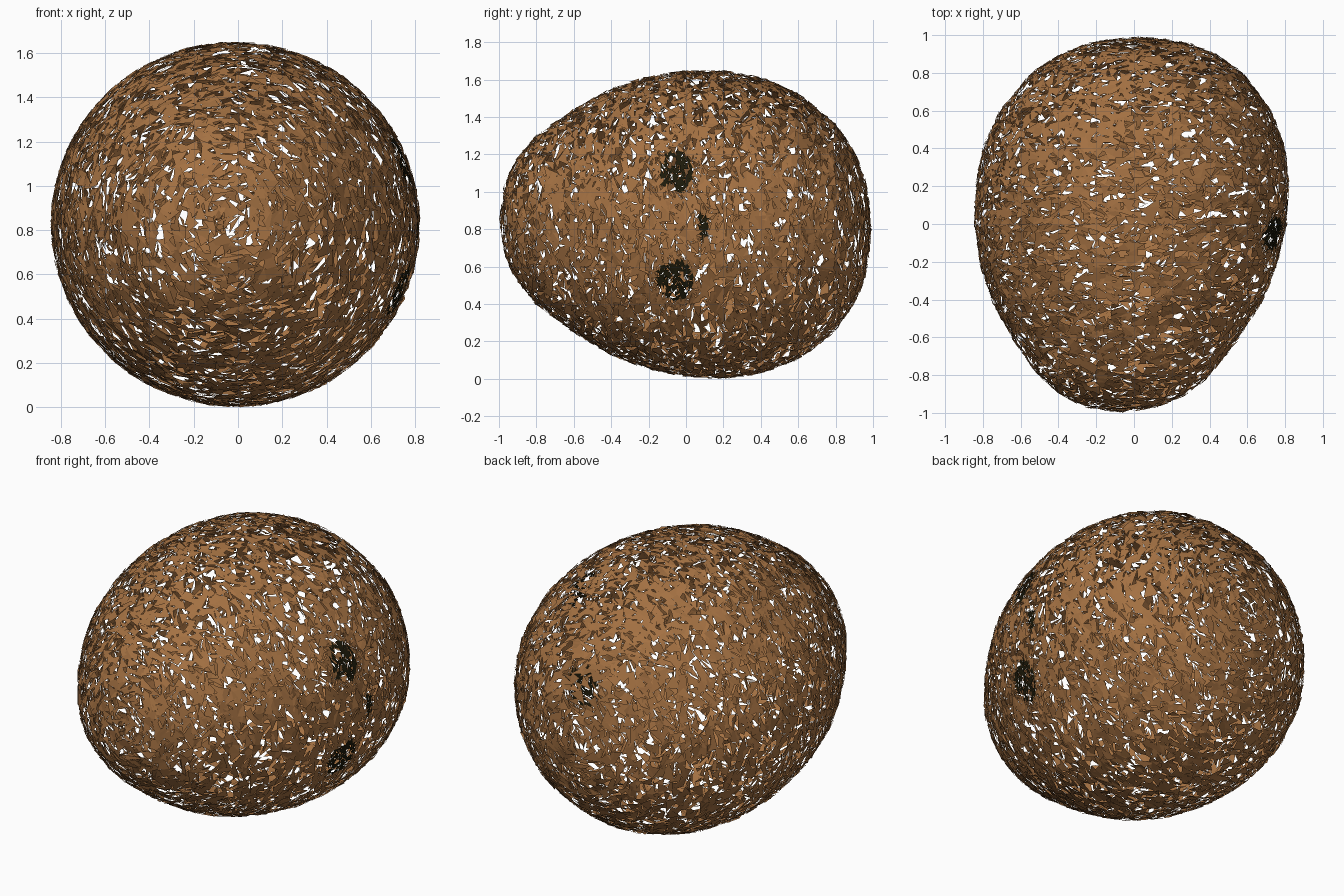
import bpy, bmesh, math, random
from mathutils import Vector

if "Cube" in bpy.data.objects:
    bpy.data.objects.remove(bpy.data.objects["Cube"])

random.seed(4)

# (y, radius) profile of the egg-shaped nut, along its long axis
PROFILE = [(-.994, 0), (-.965, .2), (-.9, .33), (-.8, .45), (-.6, .595), (-.4, .71),
           (-.2, .78), (0, .815), (.2, .82), (.4, .79), (.6, .71), (.8, .55),
           (.9, .40), (.95, .28), (.975, .15), (.987, 0)]
# dark germination pores on the +x side: y, z, half width, half height
PORES = [(-.05, 1.11, .085, .115), (-.06, .525, .095, .105), (.09, .82, .025, .08)]


def material(name, rgb):
    m = bpy.data.materials.new(name)
    m.diffuse_color = (*rgb, 1)
    m.use_nodes = True
    m.node_tree.nodes["Principled BSDF"].inputs["Base Color"].default_value = m.diffuse_color
    return m


brown = material("husk brown", (.37, .165, .055))
dark = material("pore dark", (.012, .010, .003))

# arc-length table of the profile
cum = [0]
for (a, b), (c, d) in zip(PROFILE, PROFILE[1:]):
    cum.append(cum[-1] + math.hypot(c - a, d - b))
TOTAL = cum[-1]


def profile_at(s):
    s = min(max(s, 0), TOTAL)
    for i in range(len(cum) - 1):
        if s <= cum[i + 1]:
            t = (s - cum[i]) / (cum[i + 1] - cum[i])
            p, q = PROFILE[i], PROFILE[i + 1]
            return p[0] + (q[0] - p[0]) * t, p[1] + (q[1] - p[1]) * t
    return PROFILE[-1]


def surface(s, ang, offset=0.0):
    # the long axis leans slightly, so the tip sits left of and above the middle
    y, r = profile_at(s)
    p = Vector((.045 * y - .018 + 1.01 * r * math.cos(ang), y,
                .830 - .025 * y + r * math.sin(ang)))
    return p + (p - Vector((0, 0, .83))).normalized() * offset


def pore_distance(c):
    if c.x < 0:
        return 9
    return min(math.hypot((c.y - y) / w, (c.z - z) / h) for y, z, w, h in PORES)


def outward_face(bm, pts):
    f = bm.faces.new([bm.verts.new(p) for p in pts])
    f.normal_update()
    if f.normal.dot(f.calc_center_median() - Vector((0, 0, .83))) < 0:
        f.normal_flip()
    return f


def split(tri):
    # four smaller triangles, for crisper pore edges
    a, b, c = tri
    ab, bc, ca = [tuple((u + v) / 2 for u, v in zip(p, q)) for p, q in ((a, b), (b, c), (c, a))]
    return [(a, ab, ca), (ab, b, bc), (ca, bc, c), (ab, bc, ca)]


def add_shard(bm, tri, ds, da, bump):
    ms = sum(t[0] for t in tri) / 3
    ma = sum(t[1] for t in tri) / 3
    pts = []
    for s, a in tri:
        js = ms + (s - ms) * 1.12 + random.uniform(-.4, .4) * ds
        ja = ma + (a - ma) * 1.12 + random.uniform(-.4, .4) * da
        pts.append(surface(js, ja, random.uniform(-bump, bump)))
    f = outward_face(bm, pts)
    f.material_index = 1 if pore_distance(f.calc_center_median()) < 1 else 0


# husk: a single open shell of loose, jittered triangular shards
bm = bmesh.new()
RINGS = 66
step = TOTAL / RINGS
for i in range(RINGS):
    s0, s1 = i * step, (i + 1) * step
    r = profile_at((s0 + s1) / 2)[1]
    n = max(6, int(2 * math.pi * r / .065))
    phase = random.random()
    for k in range(n):
        a0 = 2 * math.pi * (k + phase) / n
        da = 2 * math.pi / n
        a1 = a0 + da
        quad = [(s0, a0), (s0, a1), (s1, a1), (s1, a0)]
        if random.random() < .5:
            quad = quad[1:] + quad[:1]
        for tri in ((quad[0], quad[1], quad[2]), (quad[0], quad[2], quad[3])):
            mid = surface(sum(t[0] for t in tri) / 3, sum(t[1] for t in tri) / 3)
            near_pore = pore_distance(mid) < 1.5
            if random.random() < (.08 if near_pore else .19):
                continue
            if near_pore:
                for small in split(tri):
                    add_shard(bm, small, step / 2, da / 2, .004)
            else:
                add_shard(bm, tri, step, da, .008)

me = bpy.data.meshes.new("coconut_husk")
bm.to_mesh(me)
bm.free()
me.materials.append(brown)
me.materials.append(dark)
bpy.context.collection.objects.link(bpy.data.objects.new("coconut_husk", me))
